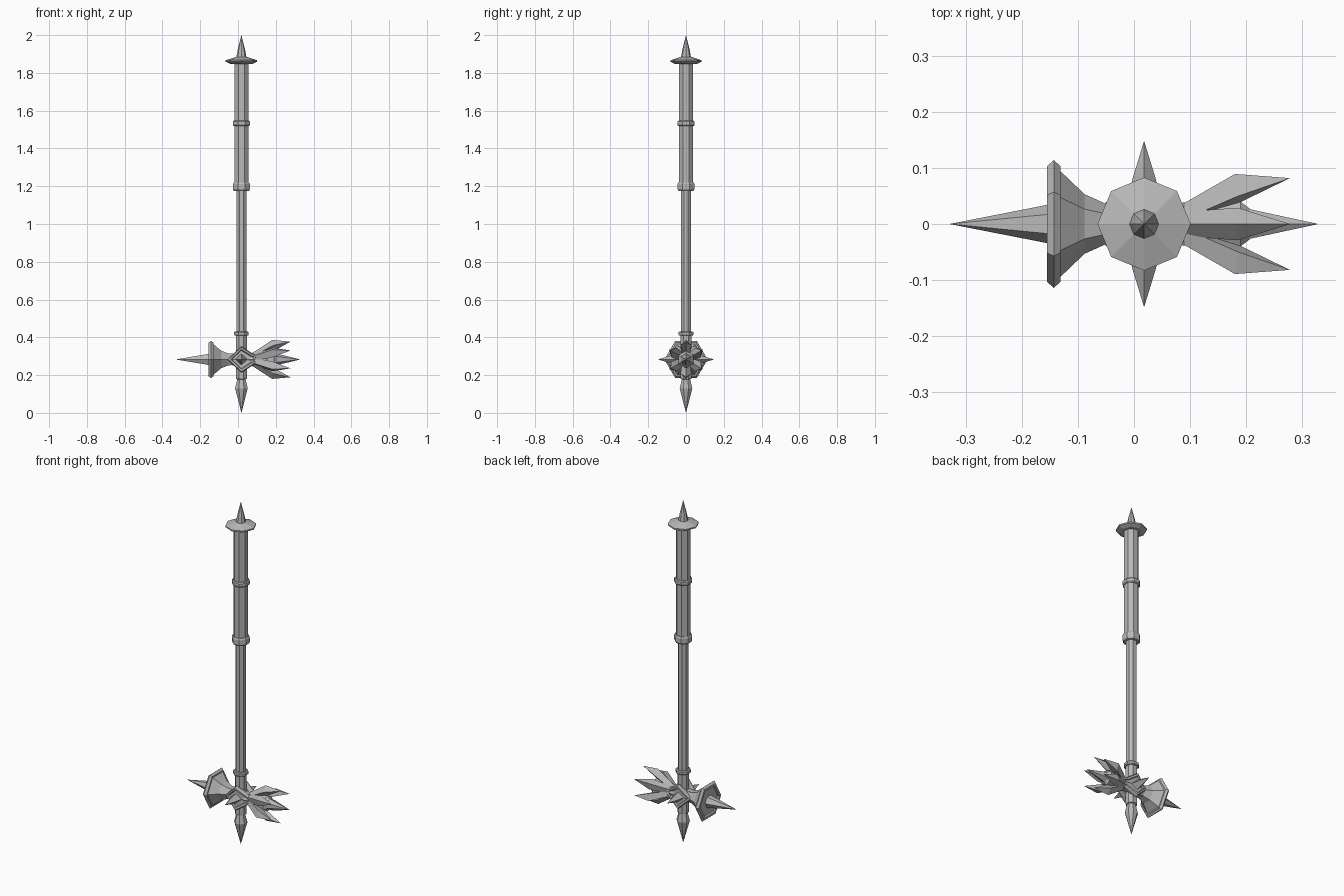
import bpy, bmesh
from math import pi, cos, sin
from mathutils import Matrix

old = bpy.data.objects.get("Cube")
if old:
    bpy.data.objects.remove(old, do_unlink=True)

steel = bpy.data.materials.new("steel_grey")
steel.use_nodes = True
grey = (0.48, 0.48, 0.48, 1)
steel.diffuse_color = grey
steel.node_tree.nodes["Principled BSDF"].inputs["Base Color"].default_value = grey

AXIS_X, HEAD_Z = 0.018, 0.283
SHAFT = Matrix.Translation((AXIS_X, 0, 0))
HEAD = Matrix.Translation((0, 0, HEAD_Z))
ALONG = HEAD @ Matrix.Rotation(pi / 2, 4, "Y")


def loft(name, rings, matrix):
    """Skin a list of equal-length point rings and cap the ends."""
    bm = bmesh.new()
    rows = [[bm.verts.new(p) for p in ring] for ring in rings]
    n = len(rows[0])
    for a, b in zip(rows, rows[1:]):
        for i in range(n):
            j = (i + 1) % n
            bm.faces.new((a[i], a[j], b[j], b[i]))
    bm.faces.new(rows[0][::-1])
    bm.faces.new(rows[-1])
    bmesh.ops.transform(bm, matrix=matrix, verts=bm.verts)
    bmesh.ops.recalc_face_normals(bm, faces=bm.faces)
    mesh = bpy.data.meshes.new(name)
    bm.to_mesh(mesh)
    bm.free()
    mesh.materials.append(steel)
    obj = bpy.data.objects.new(name, mesh)
    bpy.context.collection.objects.link(obj)


def turned(name, profile, sides=8, matrix=SHAFT, phase=pi / 8):
    """Faceted turned part from (radius, height) pairs."""
    rings = []
    for r, h in profile:
        r = max(r, 0.0004)
        angles = [phase + 2 * pi * i / sides for i in range(sides)]
        rings.append([(r * cos(a), r * sin(a), h) for a in angles])
    loft(name, rings, matrix)


# Handle, with flat facets facing front and sides
turned("shaft", [(0.029, 0.18), (0.029, 1.2)])
turned("grip", [(0.04, 1.2), (0.04, 1.86)])
turned("neck_sleeve", [(0.032, 0.18), (0.032, 0.41)])
for name, z, half, r in (("grip_lower_ring", 1.198, 0.022, 0.049),
                         ("grip_middle_ring", 1.533, 0.014, 0.049),
                         ("neck_ring", 0.42, 0.011, 0.042)):
    turned(name, [(r - 0.005, z - half), (r, z - half * 0.6),
                  (r, z + half * 0.6), (r - 0.005, z + half)])

# Pommel disc and spikes at both ends
turned("pommel_disc", [(0.06, 1.848), (0.083, 1.859), (0.083, 1.867),
                       (0.027, 1.885)], phase=0)
turned("pommel_spike", [(0.027, 1.88), (0.02, 1.92), (0, 2.0)], phase=0)
turned("bottom_spike", [(0, 0), (0.036, 0.13), (0.024, 0.178), (0.032, 0.183),
                        (0.032, 0.2)])

# Hammer side: hexagonal flare, rimmed face and spike, lying along x
turned("hammer_flare", [(0.096, -0.133), (0.053, -0.088), (0.036, -0.05),
                        (0.034, 0.0)], 6, ALONG, pi / 2)
turned("hammer_plate", [(0.082, -0.148), (0.088, -0.155), (0.103, -0.155),
                        (0.114, -0.143), (0.103, -0.131)], 6, ALONG, pi / 2)
turned("hammer_spike", [(0, -0.327), (0.036, -0.145)], 6, ALONG, pi / 2)

# Head core, claw socket and middle spike
turned("head_core", [(0.036, -0.03), (0.042, 0.016), (0.034, 0.09)], 6, ALONG, pi / 2)
turned("claw_socket", [(0.03, 0.05), (0.046, 0.19), (0.032, 0.206)], 6, ALONG, 0)
turned("middle_spike", [(0.032, 0.2), (0, 0.327)], 6, ALONG, 0)

# Ring of six claws, each a tapering diamond section bent outward
for i in range(6):
    rings = []
    for x_out, r_out, x_in, r_in, half in ((0.06, 0.026, 0.06, 0.0, 0.018),
                                           (0.085, 0.04, 0.095, 0.005, 0.022),
                                           (0.18, 0.103, 0.19, 0.045, 0.029),
                                           (0.277, 0.0945, 0.277, 0.094, 0.0004)):
        x_mid, r_mid = (x_out + x_in) / 2, (r_out + r_in) / 2
        rings.append([(x_out, 0, r_out), (x_mid, half, r_mid),
                      (x_in, 0, r_in), (x_mid, -half, r_mid)])
    loft(f"claw_{i + 1}", rings, HEAD @ Matrix.Rotation(i * pi / 3, 4, "X"))

# Kite-shaped framed plates and spikes on the front and back
kite = [(-0.075, 0), (0, 0.07), (0.07, 0.025), (0.153, 0),
        (0.07, -0.025), (0, -0.07)]
for name, side in (("front", -1), ("back", 1)):
    place = Matrix.Translation((AXIS_X, 0, HEAD_Z))
    rings = [[(x * s, side * (y - 0.25 * min(abs(x), 0.07)), z * s) for x, z in kite]
             for s, y in ((0.9, 0.02), (1, 0.042), (0.92, 0.056),
                          (0.75, 0.056), (0.68, 0.048))]
    loft(name + "_plate", rings, place)
    turned(name + "_spike", [(0.032, 0.035), (0.02, 0.083), (0, 0.147)], 4,
           place @ Matrix.Rotation(-side * pi / 2, 4, "X"), 0)
